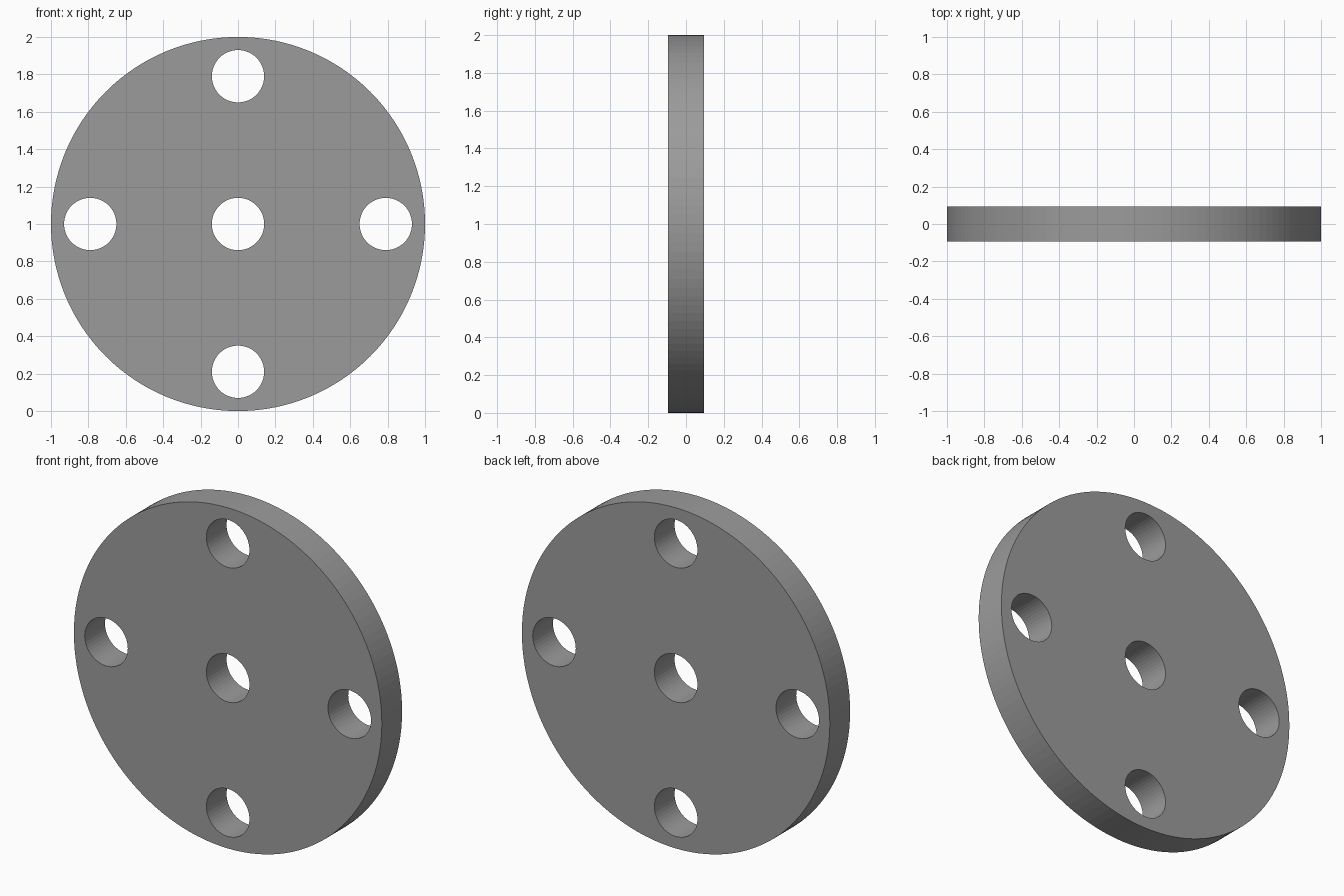
import bpy
from math import pi

if "Cube" in bpy.data.objects:
    bpy.data.objects.remove(bpy.data.objects["Cube"])

RADIUS = 1.0
THICKNESS = 0.188
HOLE_RADIUS = 0.14
HOLE_OFFSET = 0.79


def cylinder(name, radius, depth, x, z, sides):
    """Cylinder whose axis runs front to back."""
    bpy.ops.mesh.primitive_cylinder_add(
        vertices=sides, radius=radius, depth=depth,
        location=(x, 0, z), rotation=(pi / 2, 0, 0))
    obj = bpy.context.object
    obj.name = name
    return obj


# Dark grey finish
grey = bpy.data.materials.new("dark_grey")
grey.diffuse_color = (0.33, 0.33, 0.33, 1)
grey.use_nodes = True
grey.node_tree.nodes["Principled BSDF"].inputs["Base Color"].default_value = grey.diffuse_color

# Round plate standing on its edge
plate = cylinder("round_plate", RADIUS, THICKNESS, 0, RADIUS, 128)
plate.data.materials.append(grey)

# Centre hole and four holes near the rim
o = HOLE_OFFSET
cutters = []
for i, (x, z) in enumerate([(0, 0), (o, 0), (-o, 0), (0, o), (0, -o)]):
    cutter = cylinder(f"hole_cutter_{i}", HOLE_RADIUS, 1.0, x, RADIUS + z, 48)
    cutter.data.materials.append(grey)
    cutter.hide_render = True
    cutters.append(cutter)
    mod = plate.modifiers.new(f"hole_{i}", 'BOOLEAN')
    mod.operation = 'DIFFERENCE'
    mod.solver = 'EXACT'
    mod.object = cutter

# Apply the holes and remove the cutters
bpy.ops.object.select_all(action='DESELECT')
plate.select_set(True)
bpy.context.view_layer.objects.active = plate
for mod in list(plate.modifiers):
    bpy.ops.object.modifier_apply(modifier=mod.name)
for cutter in cutters:
    bpy.data.objects.remove(cutter, do_unlink=True)
